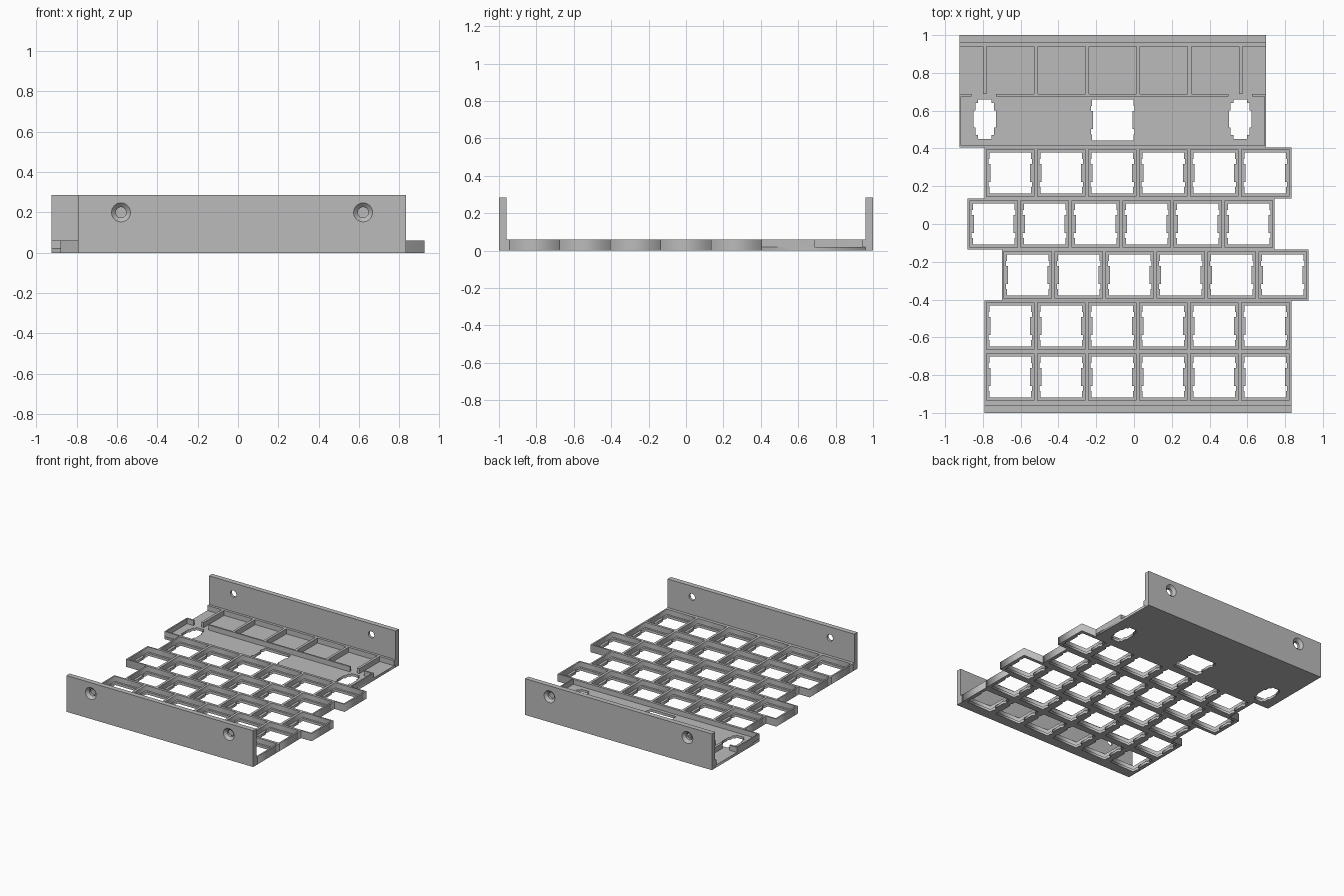
import bpy, bmesh, math
from mathutils import Matrix

if "Cube" in bpy.data.objects:
    bpy.data.objects.remove(bpy.data.objects["Cube"])

P = 0.27          # key pitch
FLOOR = 0.02      # floor thickness
RIM = 0.06        # top of the ribs
WALL_H = 0.285    # top of the end walls
HALF_W = 0.8125   # half width of a row

grey = bpy.data.materials.new("light grey")
grey.diffuse_color = (0.5, 0.5, 0.5, 1)
grey.use_nodes = True
grey.node_tree.nodes["Principled BSDF"].inputs["Base Color"].default_value = grey.diffuse_color


def rect(x0, y0, x1, y1):
    return [(x0, y0), (x1, y0), (x1, y1), (x0, y1)]


def stepped(cx, cy, steps):
    """Symmetric outline: steps are (half width, height) pairs going up from the middle."""
    right, y = [], 0
    for half, top in steps:
        right += [(half, y), (half, top)]
        y = top
    right = right[1:]
    right = [(x, -y) for x, y in reversed(right)] + right
    pts = right + [(-x, y) for x, y in reversed(right)]
    return [(cx + x, cy + y) for x, y in pts]


def switch_hole(cx, cy):
    return stepped(cx, cy, [(0.105, 0.047), (0.116, 0.075), (0.11, 0.109)])


def stabiliser_hole(cx, cy):
    return stepped(cx, cy, [(0.06, 0.045), (0.05, 0.085), (0.035, 0.105)])


def slab(name, outlines, z0, z1):
    """Flat filled outline with holes, extruded from z0 to z1."""
    cu = bpy.data.curves.new(name, 'CURVE')
    cu.dimensions = '2D'
    cu.fill_mode = 'BOTH'
    cu.extrude = (z1 - z0) / 2
    for pts in outlines:
        s = cu.splines.new('POLY')
        s.points.add(len(pts) - 1)
        for p, (x, y) in zip(s.points, pts):
            p.co = (x, y, 0, 1)
        s.use_cyclic_u = True
    tmp = bpy.data.objects.new(name, cu)
    me = bpy.data.meshes.new_from_object(tmp)
    bpy.data.objects.remove(tmp)
    me.transform(Matrix.Translation((0, 0, (z0 + z1) / 2)))
    bm = bmesh.new()
    bm.from_mesh(me)
    bmesh.ops.remove_doubles(bm, verts=bm.verts, dist=1e-5)
    bmesh.ops.recalc_face_normals(bm, faces=bm.faces)
    bm.to_mesh(me)
    bm.free()
    return add(name, me)


def add(name, me):
    me.materials.clear()
    me.materials.append(grey)
    ob = bpy.data.objects.new(name, me)
    bpy.context.collection.objects.link(ob)
    return ob


def box(name, x0, x1, y0, y1, z0, z1):
    bm = bmesh.new()
    bmesh.ops.create_cube(bm, size=1)
    for v in bm.verts:
        v.co = ((x0 + x1) / 2 + v.co.x * (x1 - x0),
                (y0 + y1) / 2 + v.co.y * (y1 - y0),
                (z0 + z1) / 2 + v.co.z * (z1 - z0))
    me = bpy.data.meshes.new(name)
    bm.to_mesh(me)
    bm.free()
    return add(name, me)


def end_wall(name, cx, face_y, inward):
    """Upright wall with two countersunk screw holes."""
    y0, y1 = sorted((face_y, face_y + inward * 0.04))
    wall = box(name, cx - HALF_W, cx + HALF_W, y0, y1, 0, WALL_H)
    profile = [(-0.01, 0.047), (0, 0.047), (0.02, 0.026), (0.06, 0.026)]
    n = 32
    bm = bmesh.new()
    for sx in (-1, 1):
        rings = [[bm.verts.new((cx + sx * 0.6 + r * math.cos(2 * math.pi * i / n),
                                face_y + inward * d,
                                0.2 + r * math.sin(2 * math.pi * i / n)))
                  for i in range(n)] for d, r in profile]
        for a, b in zip(rings, rings[1:]):
            for i in range(n):
                j = (i + 1) % n
                bm.faces.new((a[i], a[j], b[j], b[i]))
        bm.faces.new(rings[0])
        bm.faces.new(rings[-1])
    bmesh.ops.recalc_face_normals(bm, faces=bm.faces)
    me = bpy.data.meshes.new("screw_cutter")
    bm.to_mesh(me)
    bm.free()
    cutter = add("screw_cutter", me)
    cutter.hide_render = True
    mod = wall.modifiers.new("screw_holes", 'BOOLEAN')
    mod.operation = 'DIFFERENCE'
    mod.solver = 'EXACT'
    mod.object = cutter
    dg = bpy.context.evaluated_depsgraph_get()
    done = bpy.data.meshes.new_from_object(wall.evaluated_get(dg))
    wall.modifiers.clear()
    wall.data = done
    bpy.data.objects.remove(cutter)


# Key rows: holed floor and a rib grid above it
rows = [("first", 0.02, 0.27), ("second", -0.068, 0.0), ("third", 0.1125, -0.27),
        ("fourth", 0.02, -0.54), ("fifth", 0.02, -0.81)]
for label, cx, cy in rows:
    edge = rect(cx - HALF_W, cy - P / 2, cx + HALF_W, cy + P / 2)
    centres = [cx + (i - 2.5) * P for i in range(6)]
    h = P / 2 - 0.01
    slab(label + "_row_floor", [edge] + [switch_hole(x, cy) for x in centres], 0, FLOOR)
    slab(label + "_row_ribs", [edge] + [rect(x - h, cy - h, x + h, cy + h) for x in centres],
         FLOOR, RIM)

# Rear tray floor with the wide-key openings
UX = -0.1125
L, R = UX - HALF_W, UX + HALF_W
slab("rear_floor", [rect(L, 0.405, R, 0.96), switch_hole(UX, 0.55),
                    stabiliser_hole(-0.79, 0.555), stabiliser_hole(0.562, 0.555)], 0, FLOOR)

# Ribs around the wide-key bay
box("bay_front_rib", L, R, 0.405, 0.415, FLOOR, RIM)
box("bay_left_rib", L, L + 0.01, 0.415, 0.675, FLOOR, RIM)
box("bay_right_rib", R - 0.01, R, 0.415, 0.675, FLOOR, RIM)
for i, (a, b) in enumerate([(L, -0.86), (-0.73, 0.50), (0.625, R)]):
    box("bay_rear_rib_%d" % i, a, b, 0.675, 0.688, FLOOR, RIM)

# Compartment dividers behind the bay
for i in range(6):
    x = -0.79 + i * 0.271
    box("divider_%d" % i, x - 0.01, x + 0.01, 0.688, 0.94, FLOOR, RIM)

# Ledges and end walls
box("rear_ledge", L, R, 0.94, 0.96, FLOOR, RIM)
box("front_ledge", 0.02 - HALF_W, 0.02 + HALF_W, -0.96, -0.945, 0, RIM)
end_wall("front_wall", 0.02, -1.0, 1)
end_wall("rear_wall", UX, 1.0, -1)
